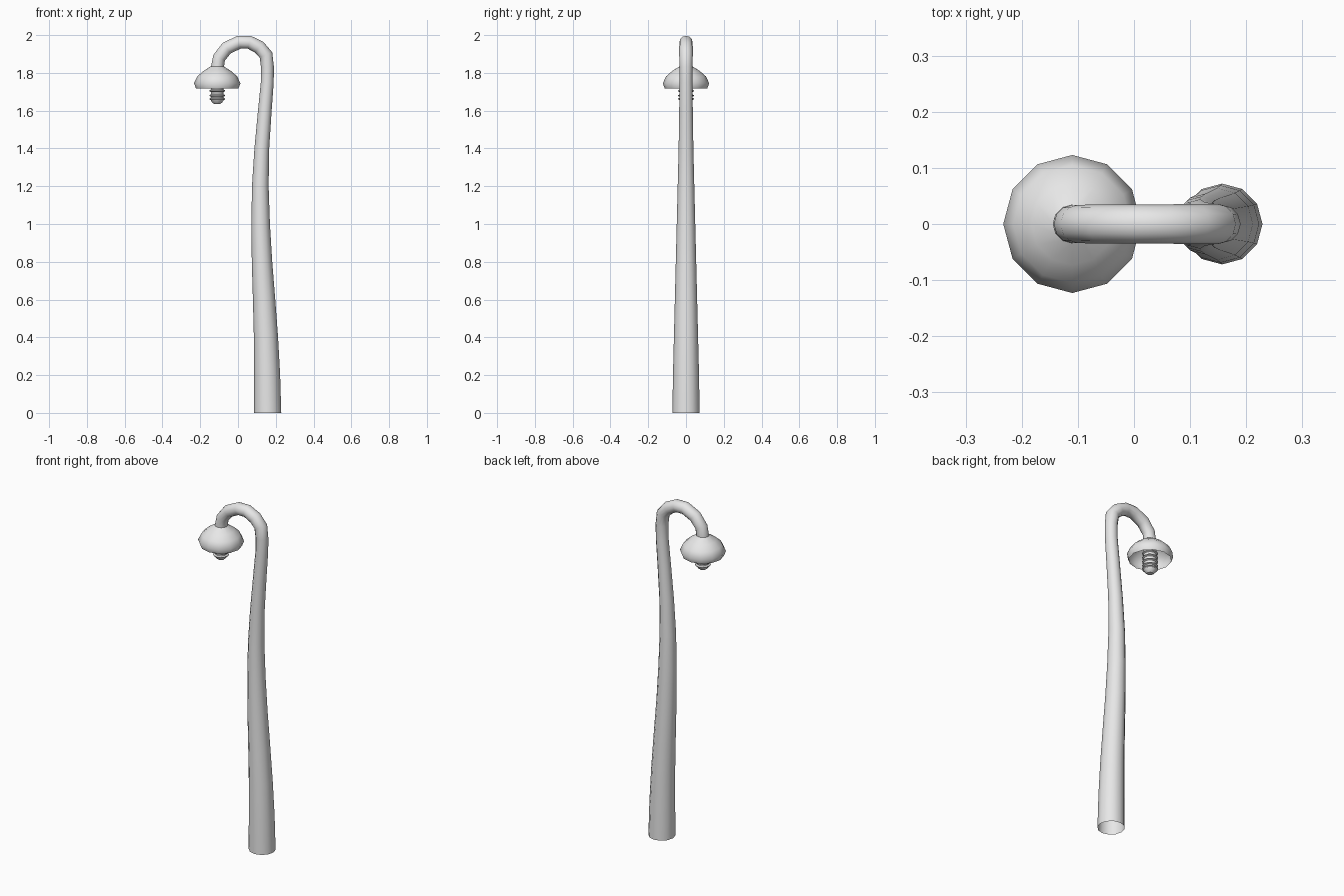
import bpy, bmesh
from math import cos, sin, pi
from mathutils import Vector

cube = bpy.data.objects.get("Cube")
if cube:
    bpy.data.objects.remove(cube)

SIDES = 12
LAMP_X = -0.11

grey = bpy.data.materials.new("light grey")
grey.use_nodes = True
grey.diffuse_color = (0.8, 0.8, 0.8, 1)
grey.node_tree.nodes["Principled BSDF"].inputs["Base Color"].default_value = (0.8, 0.8, 0.8, 1)


def skin_rings(name, rings, angle, cap_end=False):
    """Join successive rings of points into a smooth tube."""
    bm = bmesh.new()
    loops = [[bm.verts.new(p) for p in ring] for ring in rings]
    n = len(loops[0])
    for a, b in zip(loops, loops[1:]):
        for i in range(n):
            j = (i + 1) % n
            bm.faces.new((a[i], a[j], b[j], b[i]))
    if cap_end:
        bm.faces.new(loops[-1])
    mesh = bpy.data.meshes.new(name)
    bm.to_mesh(mesh)
    bm.free()
    mesh.materials.append(grey)
    obj = bpy.data.objects.new(name, mesh)
    bpy.context.collection.objects.link(obj)
    bpy.ops.object.select_all(action='DESELECT')
    obj.select_set(True)
    bpy.context.view_layer.objects.active = obj
    bpy.ops.object.shade_smooth_by_angle(angle=angle)
    return obj


def sweep(name, path):
    """Tube along (x, z, radius) points in the XZ plane."""
    pts = [Vector((x, 0, z)) for x, z, r in path]
    rings = []
    for k, (x, z, r) in enumerate(path):
        tangent = (pts[min(k + 1, len(pts) - 1)] - pts[max(k - 1, 0)]).normalized()
        if k == 0:
            tangent = Vector((0, 0, 1))
        side = Vector((tangent.z, 0, -tangent.x))
        rings.append([pts[k] + r * (cos(2 * pi * i / SIDES) * side
                                    + sin(2 * pi * i / SIDES) * Vector((0, 1, 0)))
                      for i in range(SIDES)])
    return skin_rings(name, rings, 1.0)


def lathe(name, profile, angle=1.0, cap_end=False):
    """Revolve (radius, z) points about the lamp axis."""
    rings = [[(LAMP_X + r * cos(2 * pi * i / SIDES), r * sin(2 * pi * i / SIDES), z)
              for i in range(SIDES)] for r, z in profile]
    return skin_rings(name, rings, angle, cap_end)


# Tapered, gently swaying pole that hooks over at the top
sweep("pole", [
    (0.157, 0, 0.072), (0.154, 0.2, 0.069), (0.148, 0.4, 0.064), (0.138, 0.6, 0.059),
    (0.127, 0.8, 0.054), (0.12, 1.0, 0.049), (0.118, 1.2, 0.044), (0.126, 1.4, 0.039),
    (0.142, 1.6, 0.036), (0.155, 1.75, 0.034), (0.156, 1.83, 0.034), (0.148, 1.895, 0.036),
    (0.112, 1.936, 0.036), (0.06, 1.962, 0.035), (0.005, 1.962, 0.035),
    (-0.06, 1.931, 0.035), (-0.1, 1.88, 0.034), (-0.109, 1.83, 0.034), (-0.11, 1.8, 0.034)])

# Open domed shade
lathe("lamp_shade", [(0.112, 1.717), (0.123, 1.745), (0.105, 1.782),
                     (0.073, 1.81), (0.034, 1.835)])

# Ridged bulb with a rounded tip
bulb = [(0.034, 1.82)]
for z in (1.755, 1.73, 1.705, 1.68, 1.662):
    bulb += [(0.034, z + 0.007), (0.042, z + 0.002), (0.042, z - 0.002), (0.034, z - 0.006)]
bulb += [(0.028, 1.645), (0.016, 1.635)]
lathe("bulb", bulb, 0.6, cap_end=True)
